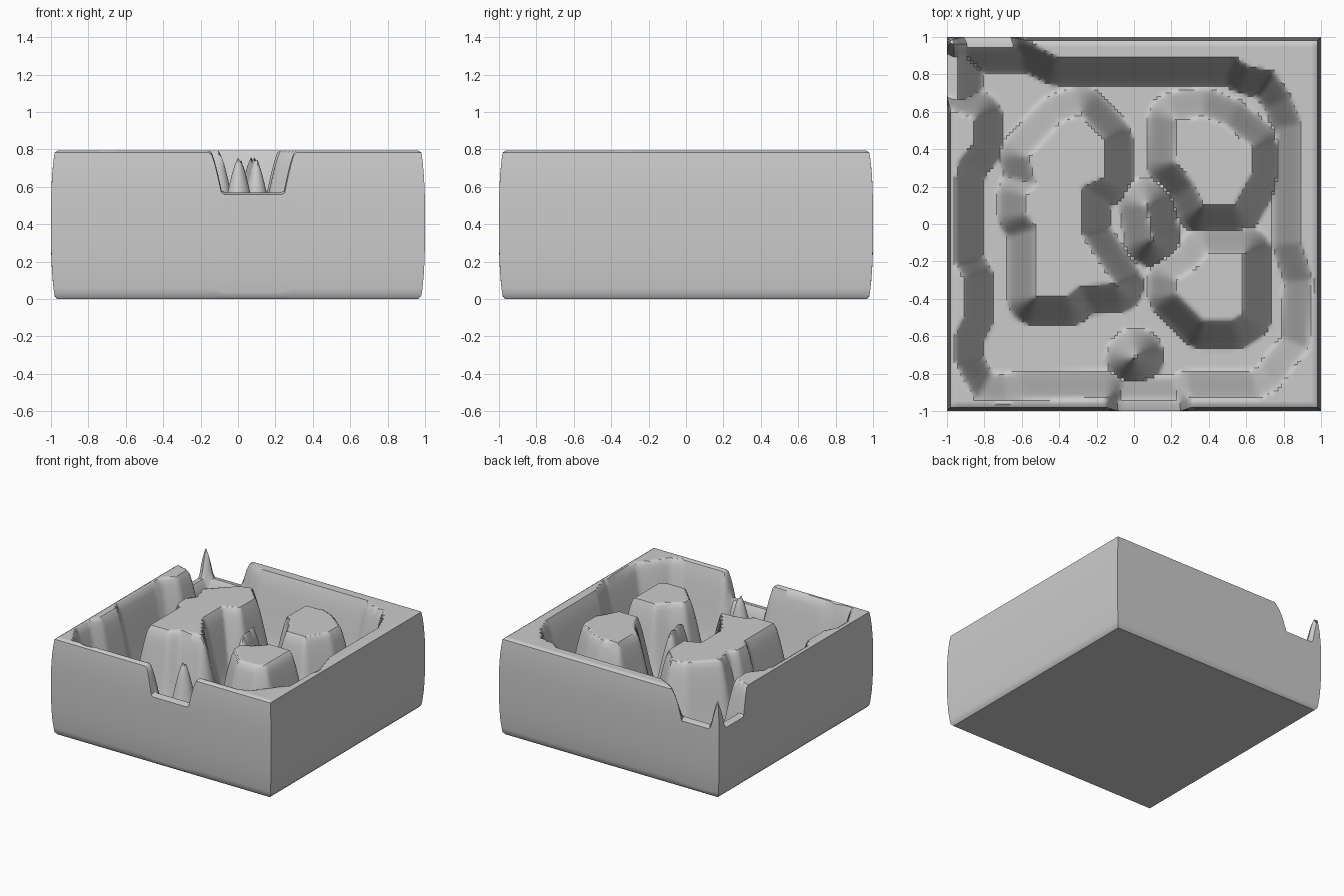
import bpy, bmesh, math

if "Cube" in bpy.data.objects:
    bpy.data.objects.remove(bpy.data.objects["Cube"])

N = 112                 # terrain cells per side
TOP, FLOOR, SILL = 0.795, 0.22, 0.57
SLOPE = 0.15            # horizontal width of every cliff

# crest outline of the sunken basin (leaves the block where the rim is notched)
BASIN = [(-.97, -.22), (-.92, -.3), (-.92, -.5), (-.97, -.6), (-.97, -.76), (-.92, -.86),
         (-.86, -.96), (-.7, -.97), (-.6, -.955), (-.15, -.95), (-.14, -1.3), (.31, -1.3), (.31, -.95), (.68, -.95),
         (.78, -.9), (.85, -.8), (.95, -.68), (.97, -.3), (.91, -.1), (.91, .55),
         (.85, .7), (.76, .83), (.62, .86), (.55, .91), (-.42, .91), (-.52, .96),
         (-.6, 1.02), (-.6, 1.4), (-1.4, 1.4), (-1.4, .62), (-1.0, .62), (-.87, .58),
         (-.87, .44), (-.95, .34), (-.97, .25)]

# crest outlines of the raised mesas
MESAS = [
    [(-.54, -.4), (-.36, -.4), (-.29, -.34), (-.1, -.33), (-.19, -.2), (-.28, -.06),
     (-.28, .2), (-.16, .25), (-.16, .46), (-.29, .6), (-.4, .56), (-.58, .37),
     (-.54, .22), (-.59, .16), (-.59, .05), (-.54, -.02)],
    [(.23, .57), (.38, .59), (.5, .54), (.65, .42), (.65, .28), (.55, .1), (.38, .1),
     (.32, .22), (.22, .34)],
    [(.4, -.16), (.6, -.16), (.6, -.49), (.54, -.53), (.38, -.53), (.3, -.45),
     (.23, -.38), (.23, -.3), (.33, -.24)],
]

# thin spires: ridge start, ridge end, peak height
SPIRES = [((0, -.73), (.01, -.72), .76), ((.07, .1), (.1, -.08), .76), ((-1, 1), (-.98, .98), .79)]


def seg_dist(x, y, a, b):
    dx, dy = b[0] - a[0], b[1] - a[1]
    t = max(0, min(1, ((x - a[0]) * dx + (y - a[1]) * dy) / (dx * dx + dy * dy)))
    return math.hypot(x - a[0] - t * dx, y - a[1] - t * dy)


def outline_dist(x, y, poly):
    """Signed distance to a closed outline, negative inside."""
    d, inside = 9, False
    for a, b in zip(poly, poly[1:] + poly[:1]):
        d = min(d, seg_dist(x, y, a, b))
        if (a[1] > y) != (b[1] > y) and x < a[0] + (y - a[1]) * (b[0] - a[0]) / (b[1] - a[1]):
            inside = not inside
    return -d if inside else d


def cliff(d, top, width=SLOPE):
    t = max(0, min(1, d / width))
    s = 0.5 * t + 0.5 * t * t * (3 - 2 * t)
    return top + (FLOOR - top) * s


def height(x, y):
    h = cliff(-outline_dist(x, y, BASIN), TOP)
    for m in MESAS:
        h = max(h, cliff(outline_dist(x, y, m), TOP))
    for a, b, peak in SPIRES:
        h = max(h, cliff(seg_dist(x, y, a, b), peak))
    return max(h, cliff(.96 - max(abs(x), abs(y)), SILL, .13))


def bulge(z):
    return 1 - 0.022 * (abs(z - 0.4) / 0.4) ** 3


# carved top surface
bm = bmesh.new()
grid = []
for j in range(N + 1):
    row = []
    for i in range(N + 1):
        u, v = 2 * i / N - 1, 2 * j / N - 1
        z = height(u, v)
        if i in (0, N) or j in (0, N):
            z -= 0.012
            k = bulge(z)
        else:
            k = 0.98
        row.append(bm.verts.new((u * k, v * k, z)))
    grid.append(row)
for j in range(N):
    for i in range(N):
        bm.faces.new((grid[j][i], grid[j][i + 1], grid[j + 1][i + 1], grid[j + 1][i]))

# gently bulging side walls below the rim
rim = (grid[0][:-1] + [r[-1] for r in grid[:-1]] + grid[-1][:0:-1]
       + [grid[j][0] for j in range(N, 0, -1)])
base = [(v.co.x / bulge(v.co.z), v.co.y / bulge(v.co.z), v.co.z) for v in rim]
prev = rim
for f in (.93, .84, .72, .58, .42, .28, .16, .07, .025, 0):
    ring = []
    for x, y, z in base:
        zz = z * f
        k = bulge(zz) if f else 0.965
        ring.append(bm.verts.new((x * k, y * k, zz)))
    n = len(ring)
    for i in range(n):
        bm.faces.new((prev[i], ring[i], ring[(i + 1) % n], prev[(i + 1) % n]))
    prev = ring
bm.faces.new(prev[::-1])       # flat underside
bmesh.ops.recalc_face_normals(bm, faces=bm.faces)

mesh = bpy.data.meshes.new("canyon_block")
bm.to_mesh(mesh)
bm.free()
block = bpy.data.objects.new("canyon_block", mesh)
bpy.context.collection.objects.link(block)
bpy.context.view_layer.objects.active = block
block.select_set(True)
bpy.ops.object.shade_smooth_by_angle(angle=math.radians(40))
